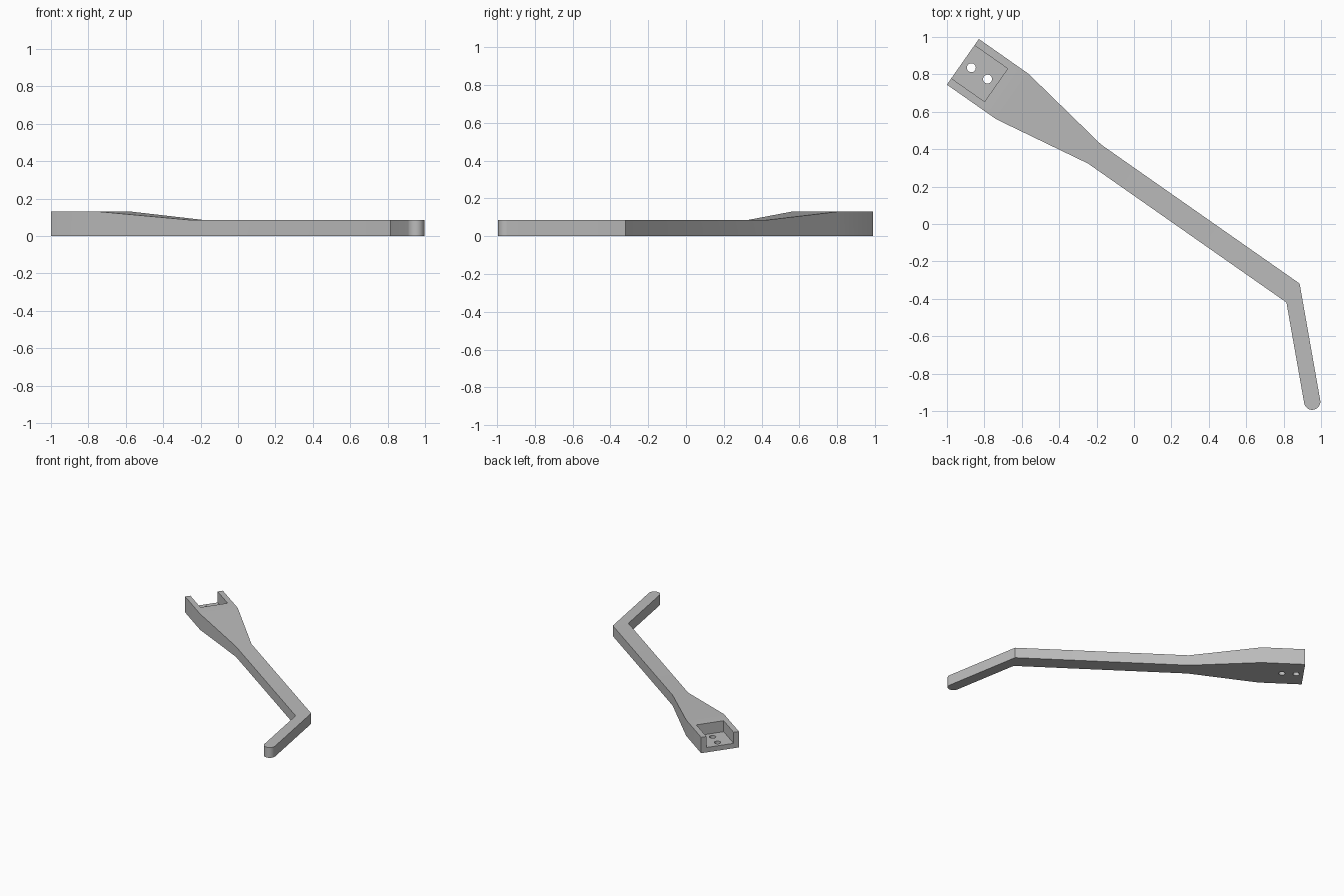
import bpy, bmesh, math
from mathutils import Vector, Matrix

if "Cube" in bpy.data.objects:
    bpy.data.objects.remove(bpy.data.objects["Cube"], do_unlink=True)

grey = bpy.data.materials.new("mid grey")
grey.use_nodes = True
COLOUR = (0.5, 0.5, 0.5, 1)
grey.diffuse_color = COLOUR
grey.node_tree.nodes["Principled BSDF"].inputs["Base Color"].default_value = COLOUR

# Local frame: x runs along the arm from the mounting end
PLACE = Matrix.Translation((-0.915, 0.867, 0)) @ Matrix.Rotation(math.radians(-35), 4, "Z")


def make_object(name, bm):
    bmesh.ops.recalc_face_normals(bm, faces=bm.faces)
    mesh = bpy.data.meshes.new(name)
    bm.to_mesh(mesh)
    bm.free()
    mesh.materials.append(grey)
    obj = bpy.data.objects.new(name, mesh)
    bpy.context.collection.objects.link(obj)
    obj.matrix_world = PLACE
    return obj


# Arm stations: distance along, half width, height
stations = [(0, 0.149, 0.13), (0.323, 0.149, 0.13), (0.86, 0.0615, 0.085), (2.155, 0.0615, 0.085)]
HEIGHT = stations[-1][2]
left = [(x, w, h) for x, w, h in stations]
right = [(x, -w, h) for x, w, h in stations]

# Rounded tip of the bent lever
BEND, LENGTH, RADIUS, STEPS = math.radians(-45), 0.59, 0.0435, 20
centre = Vector((stations[-1][0], 0)) + LENGTH * Vector((math.cos(BEND), math.sin(BEND)))
tip = []
for i in range(STEPS + 1):
    a = BEND + math.pi / 2 - math.pi * i / STEPS
    tip.append((centre.x + RADIUS * math.cos(a), centre.y + RADIUS * math.sin(a), HEIGHT))

# Solid body: matching top and bottom outlines joined by side walls
bm = bmesh.new()
outline = left + tip + right[::-1]
top = [bm.verts.new(p) for p in outline]
base = [bm.verts.new((x, y, 0)) for x, y, _ in outline]
n, last = len(outline), len(stations) - 1
for i in range(n):
    j = (i + 1) % n
    bm.faces.new((base[i], base[j], top[j], top[i]))
for ring in (top, base):
    for i in range(last):
        bm.faces.new((ring[i], ring[i + 1], ring[n - 2 - i], ring[n - 1 - i]))
    bm.faces.new(ring[last:n - last])
arm = make_object("lever_arm", bm)

# Cutters: open-ended mounting pocket and two screw holes
cutters = []
bm = bmesh.new()
bmesh.ops.create_cube(bm, size=1)
FLOOR = 0.04
bmesh.ops.scale(bm, vec=(0.317, 0.215, 0.2), verts=bm.verts)
bmesh.ops.translate(bm, vec=(0.217 - 0.317 / 2, 0, FLOOR + 0.1), verts=bm.verts)
cutters.append(make_object("pocket_cutter", bm))
for x in (0.055, 0.161):
    bm = bmesh.new()
    bmesh.ops.create_cone(bm, cap_ends=True, segments=32, radius1=0.024, radius2=0.024, depth=0.3)
    bmesh.ops.translate(bm, vec=(x, 0, 0), verts=bm.verts)
    cutters.append(make_object("screw_hole_cutter", bm))

bpy.context.view_layer.objects.active = arm
for cutter in cutters:
    cutter.hide_render = True
    mod = arm.modifiers.new(cutter.name, "BOOLEAN")
    mod.operation, mod.solver, mod.object = "DIFFERENCE", "EXACT", cutter
    bpy.ops.object.modifier_apply(modifier=mod.name)
    bpy.data.objects.remove(cutter, do_unlink=True)

# Smooth only the rounded tip and hole walls
bpy.ops.object.select_all(action="DESELECT")
arm.select_set(True)
bpy.ops.object.shade_smooth_by_angle(angle=math.radians(15))
